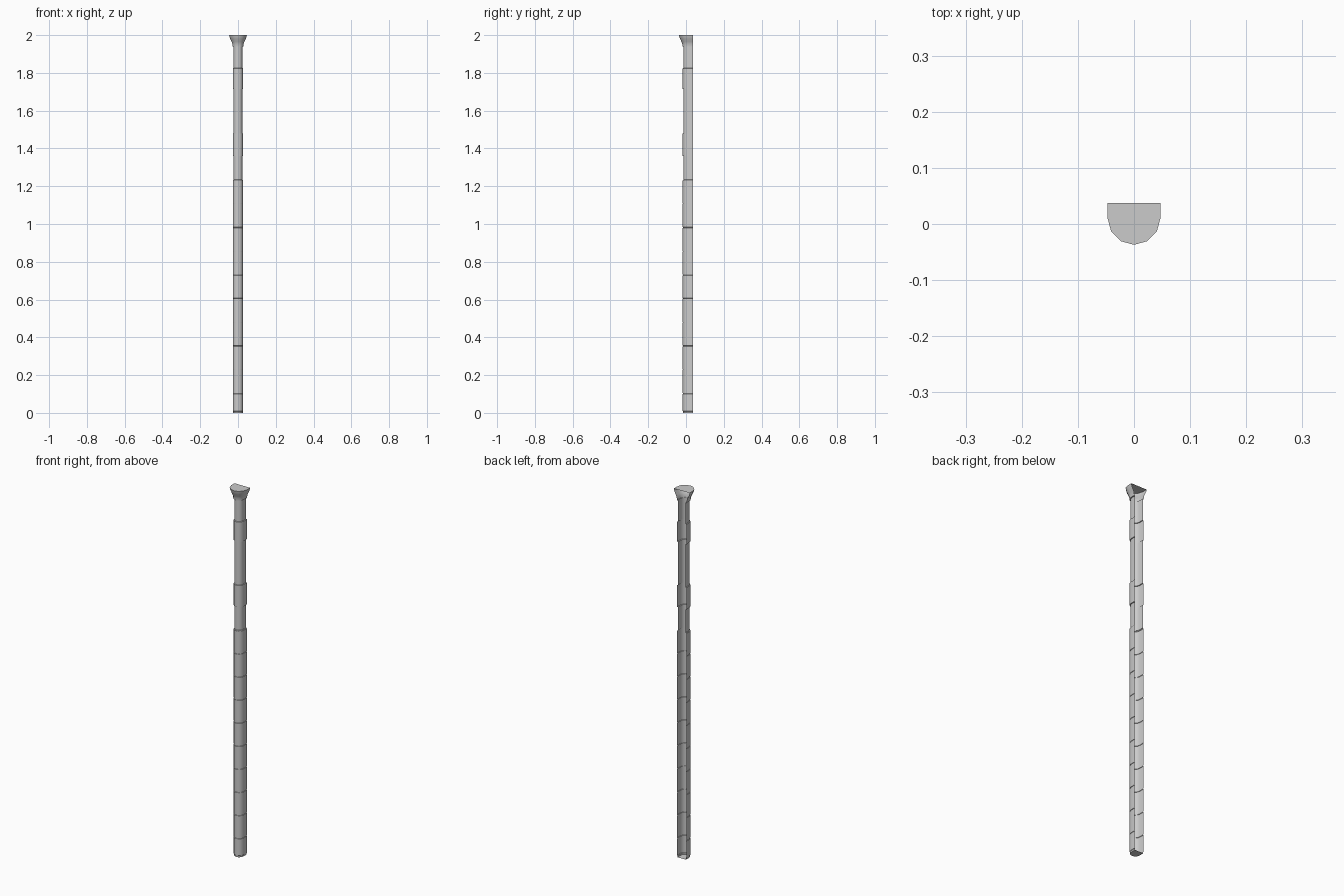
import bpy, bmesh, math

if "Cube" in bpy.data.objects:
    bpy.data.objects.remove(bpy.data.objects["Cube"])

BACK = 0.037    # flat plane of the open back
AXIS = 0.01     # centre of the half-round front


def ring(bm, r, z):
    """U-shaped cross-section: straight sides and a six-sided half round."""
    pts = [(-r, BACK)]
    for i in range(7):
        a = math.pi + i * math.pi / 6
        pts.append((r * math.cos(a), AXIS + r * math.sin(a)))
    pts.append((r, BACK))
    return [bm.verts.new((x, y, z)) for x, y in pts]


def loft(name, profile, floor=False, lid=False):
    """Skin a list of (radius, height) rings, leaving the back open."""
    bm = bmesh.new()
    rings = [ring(bm, r, z) for r, z in profile]
    for lo, hi in zip(rings, rings[1:]):
        for i in range(len(lo) - 1):
            bm.faces.new((lo[i], lo[i + 1], hi[i + 1], hi[i]))
    if floor:
        bm.faces.new(rings[0][::-1])
    if lid:
        bm.faces.new(rings[-1])
    mesh = bpy.data.meshes.new(name)
    bm.to_mesh(mesh)
    bm.free()
    ob = bpy.data.objects.new(name, mesh)
    bpy.context.collection.objects.link(ob)
    bpy.ops.object.select_all(action='DESELECT')
    ob.select_set(True)
    bpy.context.view_layer.objects.active = ob
    bpy.ops.object.shade_smooth_by_angle(angle=math.radians(35))
    return ob


WIDE, NARROW, GROOVE = 0.0275, 0.0235, 0.0255

# lower shaft: stacked drums separated by fine grooves
joints = [0.01] + [0.105 + 0.1255 * i for i in range(10)]
lower = [(GROOVE, 0.0), (GROOVE, 0.008)]
for z0, z1 in zip(joints, joints[1:]):
    lower += [(WIDE, z0), (WIDE, z1 - 0.004), (GROOVE, z1 - 0.003), (GROOVE, z1 - 0.001)]
loft("lower_shaft", lower, floor=True)

# upper shaft: slim column with two raised collars
top = joints[-1]
upper = [(GROOVE, top - 0.001), (NARROW, top)]
for z0, z1 in ((1.36, 1.48), (1.715, 1.825)):
    upper += [(NARROW, z0), (WIDE, z0 + 0.001), (WIDE, z1 - 0.001), (NARROW, z1)]
upper.append((NARROW, 1.942))
loft("upper_shaft", upper)

# flared capital with a flat lid
loft("capital", [(NARROW, 1.94), (0.029, 1.941), (0.030, 1.955), (0.034, 1.965),
                 (0.041, 1.98), (0.045, 1.99), (0.047, 2.0)], lid=True)
